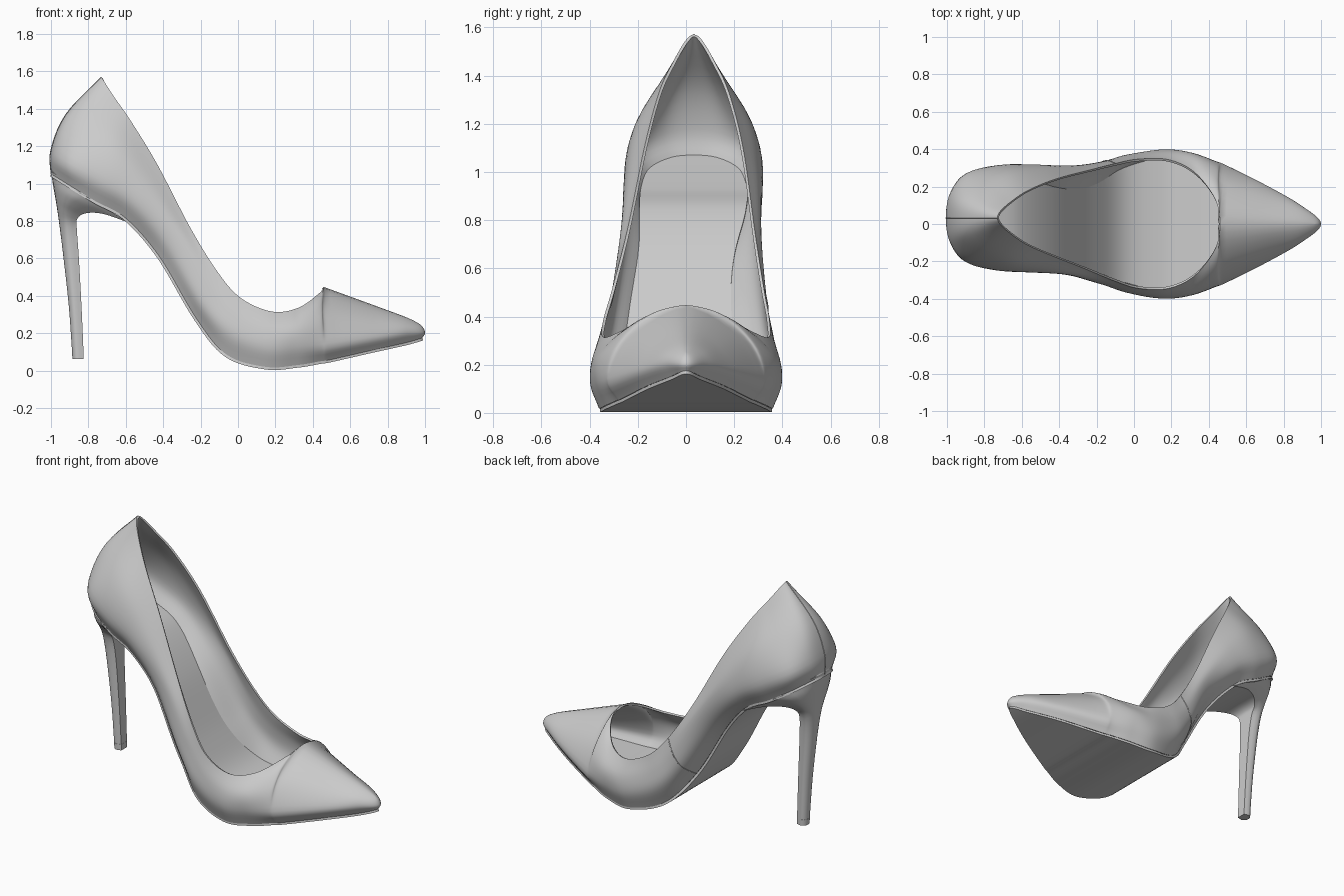
import bpy, bmesh, math
from mathutils import Vector

if "Cube" in bpy.data.objects:
    bpy.data.objects.remove(bpy.data.objects["Cube"])

# Side rails from back centre to toe (half width y): sole edge, low side, high side, top line
SOLE = [(-1, 0, 1.05), (-.98, .1, 1.04), (-.9, .19, .99), (-.76, .225, .905), (-.6, .225, .815),
        (-.42, .205, .61), (-.22, .235, .275), (-.06, .31, .085), (.15, .36, .02), (.32, .335, .03),
        (.44, .29, .05), (.5, .265, .06), (.72, .165, .11), (.9, .065, .15), (.985, 0, .175)]
LOW = [(-1, 0, 1.18), (-.98, .13, 1.16), (-.9, .235, 1.11), (-.74, .28, 1.02), (-.56, .285, .9),
       (-.37, .275, .665), (-.19, .315, .35), (-.04, .365, .19), (.16, .397, .12), (.32, .375, .13),
       (.44, .335, .14), (.5, .31, .15), (.72, .2, .18), (.9, .095, .2), (1, 0, .2)]
HIGH = [(-.92, 0, 1.37), (-.9, .1, 1.35), (-.8, .185, 1.29), (-.66, .25, 1.18), (-.5, .275, 1.0),
        (-.305, .295, .715), (-.145, .33, .43), (-.02, .365, .29), (.17, .39, .22), (.32, .365, .235),
        (.44, .29, .285), (.48, .22, .325), (.72, .13, .285), (.9, .07, .25), (.99, 0, .23)]
TOP = [(-.73, 0, 1.57), (-.715, .035, 1.545), (-.66, .085, 1.46), (-.57, .145, 1.33), (-.43, .205, 1.1),
       (-.25, .265, .755), (-.1, .315, .515), (.02, .345, .385), (.18, .345, .316), (.32, .28, .335),
       (.43, .14, .41), (.46, 0, .447), (.72, 0, .352), (.9, 0, .285), (.97, 0, .25)]
THROAT = 11
LAST = len(SOLE) - 1


def spline(p0, p1, p2, p3, t):
    return .5 * (2 * p1 + (p2 - p0) * t + (2 * p0 - 5 * p1 + 4 * p2 - p3) * t * t
                 + (3 * p1 - p0 - 3 * p2 + p3) * t ** 3)


def mirror(p):
    return Vector((p[0], -p[1], p[2]))


def rail(pts, u):
    i = min(int(u), LAST - 1)
    p = [Vector(q) for q in pts]
    a = p[i - 1] if i else mirror(p[1])
    d = p[i + 2] if i + 2 <= LAST else mirror(p[i])
    if pts is TOP and i == THROAT - 1:      # round throat
        d = mirror(p[i])
    if pts is TOP and i == THROAT:
        a = 2 * p[i] - p[i + 1]
    r = spline(a, p[i], p[i + 1], d, u - i)
    r.y = max(r.y, 0)
    return r


def centre(x):
    t = min(max((.1 - x) / .6, 0), 1)
    return .033 * t * t * (3 - 2 * t)


def place(p, s, side):
    """Mirror to a side, then bend the centre line; the arch is hollowed near the sole."""
    arch = .05 * math.exp(-((p.x + .3) / .2) ** 2) * (1 - s) ** 2
    return Vector((p.x, side * p.y + centre(p.x) - arch, p.z))


def section(u, side, n=15):
    a, b, c, d = (rail(r, u) for r in (SOLE, LOW, HIGH, TOP))
    w = min(max((u - 9) / 2, 0), 1)
    ctrl = [2 * a - b, a, b, c, d, (2 * d - c).lerp(mirror(c), w)]
    out = []
    for k in range(n + 1):
        s = 3 * k / n
        i = min(int(s), 2)
        p = spline(*ctrl[i:i + 4], s - i)
        p.y = max(p.y, 0)
        out.append(place(p, s / 3, side))
    return out


def build(name, grids, thick=0, cap=False, closed=False, angle=40):
    """Mesh from grids of points; optional wall thickness and end caps."""
    bm = bmesh.new()
    for rows, flip in grids:
        vs = [[bm.verts.new(p) for p in r] for r in rows]
        n = len(vs[0])
        for r, q in zip(vs, vs[1:]):
            for j in range(n if closed else n - 1):
                k = (j + 1) % n
                f = [r[j], q[j], q[k], r[k]]
                bm.faces.new(f[::-1] if flip else f)
        if cap:
            bm.faces.new(vs[0])
            bm.faces.new(vs[-1])
    bmesh.ops.remove_doubles(bm, verts=bm.verts, dist=.0005)
    if cap:
        bmesh.ops.recalc_face_normals(bm, faces=bm.faces)
    me = bpy.data.meshes.new(name)
    bm.to_mesh(me)
    bm.free()
    ob = bpy.data.objects.new(name, me)
    bpy.context.collection.objects.link(ob)
    bpy.ops.object.select_all(action='DESELECT')
    ob.select_set(True)
    bpy.context.view_layer.objects.active = ob
    if thick:
        m = ob.modifiers.new("wall", 'SOLIDIFY')
        m.thickness, m.offset = thick, -1
        bpy.ops.object.modifier_apply(modifier="wall")
    bpy.ops.object.shade_smooth_by_angle(angle=math.radians(angle))
    return ob


US = [i / 8 for i in range(LAST * 8 + 1)]

# Upper: both sides joined at the back seam, vamp ridge and toe
build("upper", [([section(u, 1) for u in US], True),
                ([section(u, -1) for u in US], False)], thick=.012)


def floor(width, lift, us):
    rows = []
    for u in us:
        a = rail(SOLE, u)
        l, r = place(a, 0, -1), place(a, 0, 1)
        up = Vector((0, 0, lift))
        rows.append([l.lerp(r, .5 + width * (k / 10 - .5)) + up for k in range(11)])
    return rows


# Outsole and insole
build("outsole", [(floor(.99, 0, US), False)], thick=.014)
build("insole", [(floor(.98, .025, US[2:-8]), False)], thick=.01)

# Heel: back x, back z, front x, front z, half width, front squareness
HEEL = [(-.887, .1, -.826, .1, .036, .8), (-.905, .35, -.837, .35, .042, .8),
        (-.935, .62, -.852, .62, .052, .8), (-.955, .78, -.862, .76, .07, .8),
        (-.968, .87, -.858, .815, .105, .85), (-.978, .93, -.81, .842, .15, .9),
        (-.988, .985, -.72, .838, .19, .95), (-.997, 1.045, -.58, .79, .22, 1)]


def heel_loop(s):
    bx, bz, fx, fz, hw, sq = s
    fr = [(1, -sq), (.75, -(1 + sq) / 2)]
    fr += [(.5 - .5 * math.cos(a), math.sin(a)) for a in
           (math.pi * (k / 12 - .5) for k in range(13))]
    fr += [(.75, (1 + sq) / 2), (1, sq), (1, 0)]
    return [Vector((bx + (fx - bx) * f, .033 + hw * y, bz + (fz - bz) * f)) for f, y in fr]


def heel_rows():
    p = [Vector(q) for q in HEEL]
    p = [2 * p[0] - p[1]] + p + [2 * p[-1] - p[-2]]
    rows = []
    for i in range(1, len(p) - 2):
        rows += [heel_loop(spline(*p[i - 1:i + 3], t / 4)) for t in range(4)]
    return rows + [heel_loop(p[-2])]


build("heel", [(heel_rows(), False)], cap=True, closed=True, angle=35)
build("heel_tip", [([heel_loop((-.885, .062, -.825, .062, .036, .8)),
                     heel_loop((-.888, .1, -.825, .1, .037, .8))], False)],
      cap=True, closed=True, angle=35)


# Seams at the back and inner arch
def seam(name, u):
    cu = bpy.data.curves.new(name, 'CURVE')
    cu.dimensions = '3D'
    cu.bevel_depth, cu.bevel_resolution = .003, 1
    pts = section(u, 1)
    sp = cu.splines.new('POLY')
    sp.points.add(len(pts) - 1)
    for q, p in zip(sp.points, pts):
        q.co = (*p, 1)
    bpy.context.collection.objects.link(bpy.data.objects.new(name, cu))


seam("back_seam", 0)
seam("arch_seam", 6)
